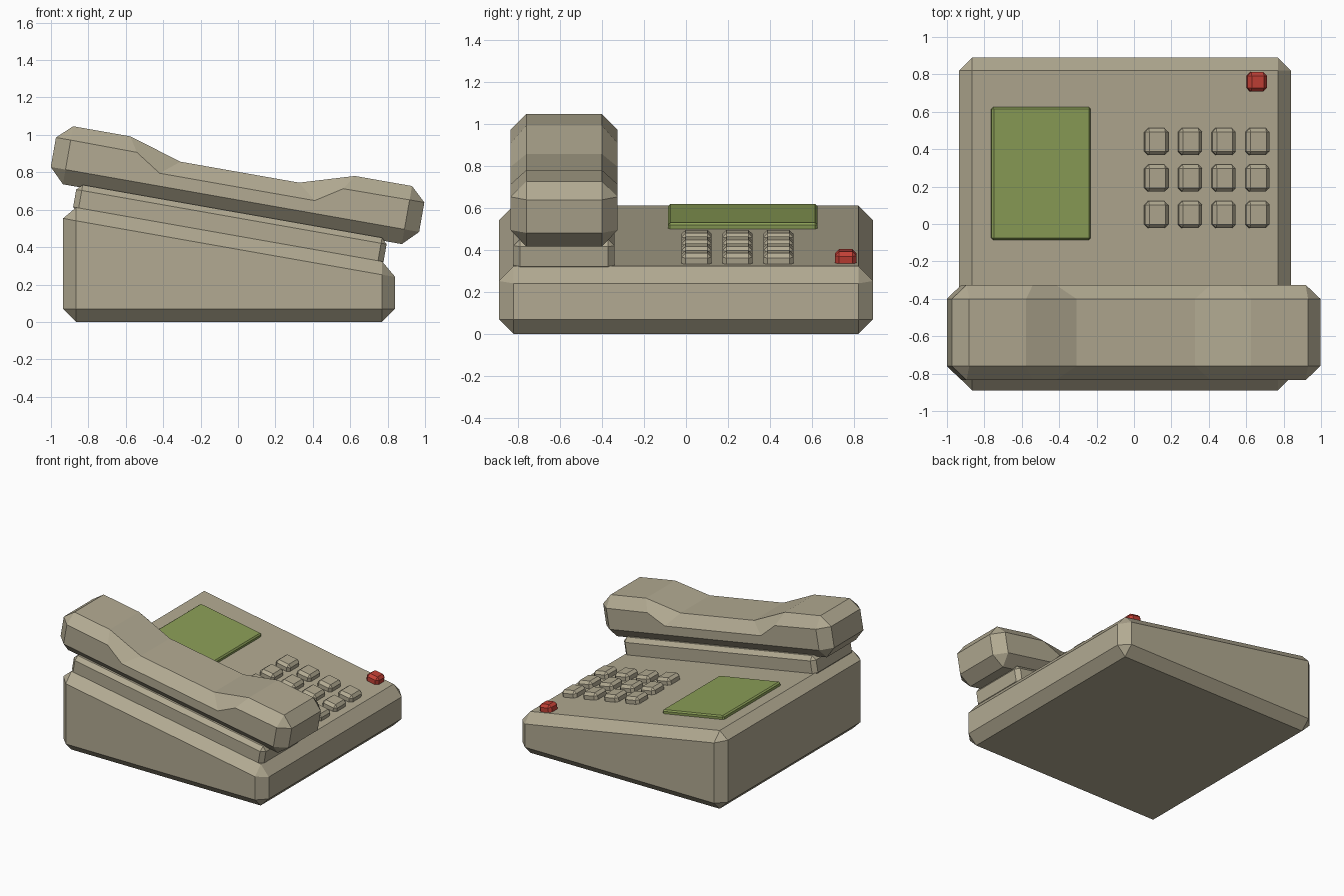
import bpy
import bmesh
from math import radians, tan
from mathutils import Matrix

cube = bpy.data.objects.get("Cube")
if cube:
    bpy.data.objects.remove(cube, do_unlink=True)

TILT = radians(10)
TOP_Z = 0.459  # height of the sloping top at x = 0
SLOPE = Matrix.Translation((0, 0, TOP_Z)) @ Matrix.Rotation(TILT, 4, 'Y')


def material(name, rgb):
    m = bpy.data.materials.new(name)
    m.use_nodes = True
    m.diffuse_color = (*rgb, 1)
    m.node_tree.nodes["Principled BSDF"].inputs["Base Color"].default_value = (*rgb, 1)
    return m


beige = material("beige plastic", (0.445, 0.402, 0.287))
green = material("green screen", (0.258, 0.342, 0.095))
red = material("red plastic", (0.546, 0.051, 0.036))


def finish(name, bm, mat, bevel=0, matrix=None):
    bmesh.ops.recalc_face_normals(bm, faces=bm.faces)
    mesh = bpy.data.meshes.new(name)
    bm.to_mesh(mesh)
    bm.free()
    mesh.materials.append(mat)
    obj = bpy.data.objects.new(name, mesh)
    bpy.context.collection.objects.link(obj)
    if matrix:
        obj.matrix_world = matrix
    if bevel:
        mod = obj.modifiers.new("Chamfer", 'BEVEL')
        mod.width = bevel
        mod.segments = 1
        mod.limit_method = 'ANGLE'
    return obj


def sloped_box(name, mat, x, y, z, bevel):
    """Chamfered box lying on the sloping top; x, y, z are (low, high)."""
    bm = bmesh.new()
    bmesh.ops.create_cube(bm, size=1)
    for v in bm.verts:
        v.co = [r[0] if c < 0 else r[1] for c, r in zip(v.co, (x, y, z))]
    return finish(name, bm, mat, bevel, SLOPE)


# Wedge body
bm = bmesh.new()
bmesh.ops.create_cube(bm, size=1)
for v in bm.verts:
    x = -0.935 if v.co.x < 0 else 0.84
    z = 0 if v.co.z < 0 else TOP_Z - x * tan(TILT)
    v.co = (x, v.co.y * 1.78, z)
finish("body", bm, beige, 0.07)

# Cradle, screen and keys
sloped_box("cradle", beige, (-0.895, 0.79), (-0.82, -0.34), (-0.03, 0.125), 0.03)
sloped_box("screen", green, (-0.776, -0.238), (-0.085, 0.625), (-0.03, 0.028), 0.01)
for row in range(3):
    for col in range(4):
        u, y = 0.118 + 0.183 * col, 0.05 + 0.195 * row
        sloped_box(f"key_{row + 1}_{col + 1}", beige, (u - 0.063, u + 0.063),
                   (y - 0.072, y + 0.072), (-0.03, 0.05), 0.02)
sloped_box("red_button", red, (0.61, 0.716), (0.708, 0.812), (-0.03, 0.055), 0.02)

# Handset: eight-sided sections lofted along its length
WIDE, NARROW = 0.255, 0.18
LOW, LOW_SIDE = 0.11, 0.19


def section(top_u, top_h, side_u, side_h):
    half = [(top_u, NARROW, top_h), (side_u, WIDE, side_h),
            (side_u, WIDE, LOW_SIDE), (side_u, NARROW, LOW)]
    return half + [(u, -y, h) for u, y, h in reversed(half)]


def end_section(u):
    half = [(u, NARROW, 0.35)] * 2 + [(u, NARROW, LOW_SIDE)] * 2
    return half + [(a, -y, h) for a, y, h in reversed(half)]


stations = [(0.92, 0.425, 0.92, 0.35), (0.61, 0.425, 0.56, 0.347),
            (0.322, 0.338, 0.421, 0.258)]
rings = [end_section(-1.0)]
rings += [section(-a, b, -c, d) for a, b, c, d in stations]
rings += [section(*s) for s in reversed(stations)]
rings += [end_section(1.0)]

bm = bmesh.new()
rows = [[bm.verts.new(p) for p in ring] for ring in rings]
for a, b in zip(rows, rows[1:]):
    for i in range(8):
        j = (i + 1) % 8
        bm.faces.new((a[i], a[j], b[j], b[i]))
bm.faces.new(rows[0])
bm.faces.new(rows[-1])
bmesh.ops.remove_doubles(bm, verts=bm.verts, dist=0.0001)
finish("handset", bm, beige, 0, SLOPE @ Matrix.Translation((-0.05, -0.58, 0)))
